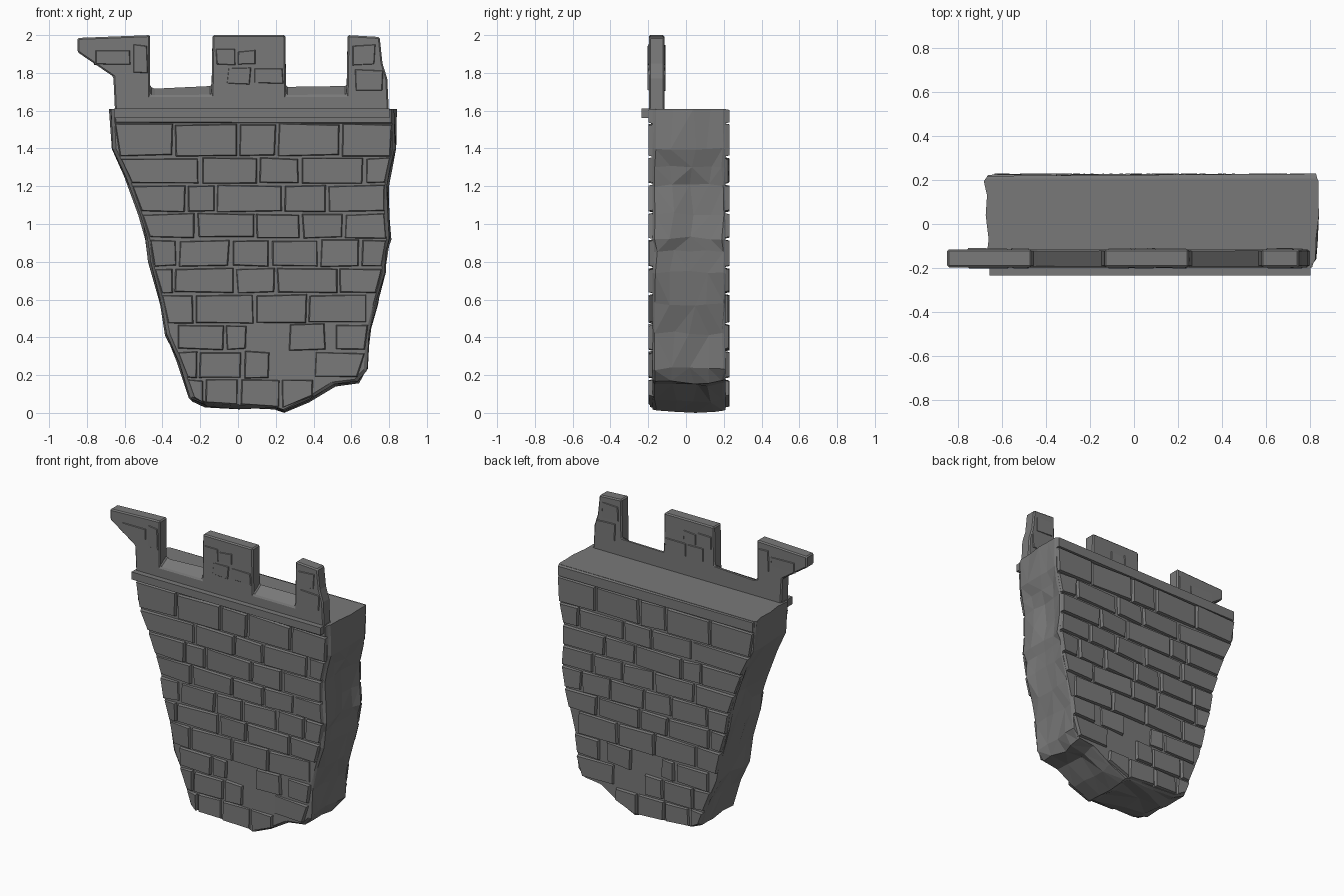
import bpy, bmesh, random
from mathutils import Vector

if "Cube" in bpy.data.objects:
    bpy.data.objects.remove(bpy.data.objects["Cube"])

random.seed(7)
stone = bpy.data.materials.new("grey_stone")
stone.diffuse_color = (0.19, 0.19, 0.19, 1)
stone.use_nodes = True
stone.node_tree.nodes["Principled BSDF"].inputs["Base Color"].default_value = stone.diffuse_color
YC = 0.015  # middle plane of the wall thickness

# Silhouette of the wall, seen from the front
LEFT = [(-.68, 1.61), (-.67, 1.4), (-.60, 1.25), (-.53, 1.05), (-.49, .92), (-.475, .8),
        (-.42, .6), (-.385, .42), (-.32, .27), (-.26, .08)]
BOTTOM = [(-.26, .08), (-.18, .045), (0, .035), (.2, .03), (.25, .01), (.38, .07), (.52, .155), (.64, .17)]
RIGHT = [(.64, .17), (.69, .23), (.70, .42), (.74, .58), (.785, .74), (.79, .85), (.81, .92),
         (.80, 1.05), (.80, 1.2), (.82, 1.3), (.84, 1.4), (.84, 1.61)]


def lerp(pts, t):
    pts = sorted(pts)
    if t <= pts[0][0]:
        return pts[0][1]
    for (a, u), (b, v) in zip(pts, pts[1:]):
        if t <= b:
            return u + (v - u) * (t - a) / (b - a)
    return pts[-1][1]


def left_at(z):
    return lerp([(b, a) for a, b in LEFT], z)


def right_at(z):
    return lerp([(b, a) for a, b in RIGHT], z)


def finish(bm, name):
    bmesh.ops.recalc_face_normals(bm, faces=bm.faces)
    me = bpy.data.meshes.new(name)
    bm.to_mesh(me)
    bm.free()
    ob = bpy.data.objects.new(name, me)
    bpy.context.collection.objects.link(ob)
    me.materials.append(stone)
    return ob


def loft(bm, rings, split=False):
    """Join rings of equal point count and cap both ends."""
    vs = [[bm.verts.new(p) for p in r] for r in rings]
    n = len(vs[0])
    sides = []
    for a, b in zip(vs, vs[1:]):
        for i in range(n):
            j = (i + 1) % n
            sides.append(bm.faces.new((a[i], a[j], b[j], b[i])))
    bm.faces.new(vs[0])
    bm.faces.new(vs[-1])
    if split:
        bmesh.ops.triangulate(bm, faces=sides)


# Wall core with rough, chipped flanks
outline = LEFT + BOTTOM[1:] + RIGHT[1:]
rings = []
for y, inset, drop, jit in [(-.178, .024, -.008, 0), (-.16, .010, 0, .004), (-.07, .010, .008, .012),
                            (.04, .012, .010, .014), (.13, .010, .006, .012), (.195, 0, 0, .004),
                            (.208, .006, -.006, 0)]:
    ring = []
    for x, z in outline:
        k = max(-1, min(1, (x - .1) / .3))
        nx = x - k * (inset + random.uniform(-jit, jit))
        nz, ny = z, y
        if z < 1.6:
            nz = max(0, z - drop * (z < .2) + random.uniform(-jit, jit))
            ny = y + random.uniform(-jit, jit) * 2
        ring.append((nx, ny, nz))
    rings.append(ring)
bm = bmesh.new()
loft(bm, rings, split=True)
finish(bm, "wall_core")


# Raised bricks: rows of (bottom, top, [joint positions])
def brick(bm, x0, x1, z0, z1, s, raise_lo=.199, raise_hi=.214, base=.185, yc=YC, clip=True):
    j = lambda: random.uniform(-.005, .005)
    cs = [[x0 + j(), z0 + j()], [x1 + j(), z0 + j()], [x1 + j(), z1 + j()], [x0 + j(), z1 + j()]]
    if clip:
        m = .022 if s < 0 else .004
        for c in cs:
            c[0] = max(left_at(c[1]) + m, min(right_at(c[1]) - m, c[0]))
            c[1] = min(1.61, max(c[1], lerp(BOTTOM, c[0]) + .008 if c[0] < .6 else c[1]))
    if min(cs[1][0] - cs[0][0], cs[2][0] - cs[3][0]) < .03:
        return
    cx = sum(c[0] for c in cs) / 4
    cz = sum(c[1] for c in cs) / 4
    # the outer face leans so that one end stands out further
    lo, hi = sorted((random.uniform(raise_lo, raise_hi), raise_hi))
    ends = (lo, hi) if random.random() < .5 else (hi, lo)
    inner = [(x, yc + s * base, z) for x, z in cs]
    outer = []
    for i, (x, z) in enumerate(cs):
        d = ends[0] if i in (0, 3) else ends[1]
        ox = x + (.008 if x < cx else -.008)
        oz = z + (.006 if z < cz else -.006)
        outer.append((ox, yc + s * d, oz))
    loft(bm, [inner, outer])


ROWS = [
    (1.535, 1.61, [-.7, .86]),
    (1.36, 1.53, [-.7, -.34, 0, .205, .545, .86]),
    (1.215, 1.35, [-.7, -.20, .11, .325, .67, .86]),
    (1.065, 1.205, [-.7, -.27, -.12, .24, .47, .86]),
    (.925, 1.055, [-.6, -.22, .09, .335, .56, .86]),
    (.775, .915, [-.6, -.32, -.04, .17, .43, .65, .86]),
    (.635, .765, [-.5, -.34, -.015, .20, .53, .86]),
    (.475, .625, [-.5, -.23, .09, .37, .69, .86]),
    (.335, .465, [-.5, -.33, -.07, .05]),
    (.33, .475, [.265, .47]),
    (.335, .465, [.51, .8]),
    (.185, .325, [-.4, -.21, .025, .17]),
    (.185, .32, [.40, .75]),
    (.02, .175, [-.3, -.18, .01, .225, .40]),
]
for s, name in ((-1, "front_bricks"), (1, "back_bricks")):
    bm = bmesh.new()
    for z0, z1, xs in ROWS:
        for a, b in zip(xs, xs[1:]):
            # flush stones mix with stones that stand proud
            brick(bm, a + .006, b - .006, z0, z1, s)
    finish(bm, name)

# Battlement: one outline, with the gaps sloping down to the front
BATTLE = [(-.65, 1.57), (-.655, 1.68), (-.66, 1.78), (-.85, 1.91), (-.85, 1.985), (-.465, 2),
          (-.465, 1.73), (-.44, 1.72), (-.14, 1.735), (-.135, 2), (.25, 2), (.255, 1.73), (.575, 1.735),
          (.58, 2), (.75, 1.99), (.765, 1.85), (.79, 1.77), (.80, 1.57)]
front = [(x, -.197, 1.68 if 1.7 < z < 1.74 and -.47 < x < .6 else z) for x, z in BATTLE]
back = [(x, -.115, z) for x, z in BATTLE]
bm = bmesh.new()
loft(bm, [front, back])
ob = finish(bm, "battlement")
bev = ob.modifiers.new("worn_edges", 'BEVEL')
bev.width = .008
bev.segments = 1
bev.limit_method = 'ANGLE'

# Small stones on the merlons, front and rear
bm = bmesh.new()
for s in (-1, 1):
    for x0, x1, z0, z1 in [(-.76, -.57, 1.84, 1.92), (-.56, -.475, 1.80, 1.95), (-.12, -.01, 1.84, 1.93),
                           (-.06, .07, 1.74, 1.83), (.08, .24, 1.74, 1.83), (.0, .10, 1.84, 1.92),
                           (.60, .73, 1.84, 1.95), (.62, .77, 1.70, 1.82)]:
        brick(bm, x0, x1, z0, z1, s, .042, .047, .035, -.156, clip=False)
finish(bm, "merlon_stones")

# String course under the battlement
bm = bmesh.new()
loft(bm, [[(x, y, z) for x, z in ((-.657, 1.56), (.802, 1.56), (.802, 1.612), (-.657, 1.612))]
          for y in (-.235, -.12)])
finish(bm, "string_course")
